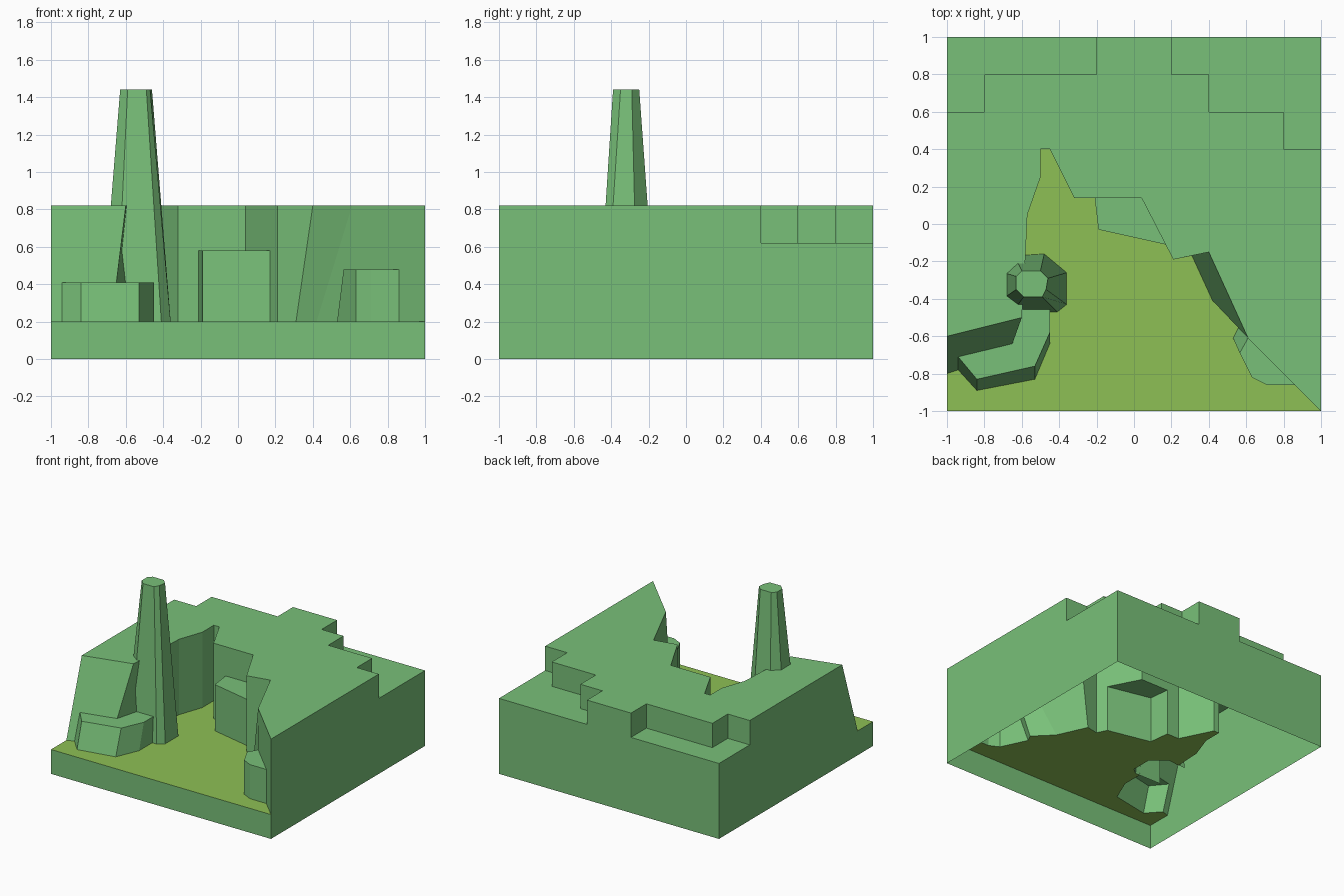
import bpy
import bmesh
from mathutils import Vector

default_cube = bpy.data.objects.get("Cube")
if default_cube:
    bpy.data.objects.remove(default_cube, do_unlink=True)

# Heights of the levels
BASE, GROUND, STEP, CLIFF = 0, .2, .62, .82
LEFT_ROCK, MIDDLE_ROCK, RIGHT_ROCK, TOWER = .41, .58, .48, 1.44
SKY = Vector((0, 0, 99))
VALLEY = Vector((.1, -1.2, .5))


def make_material(name, colour):
    material = bpy.data.materials.new(name)
    material.use_nodes = True
    material.diffuse_color = colour
    shader = material.node_tree.nodes["Principled BSDF"]
    shader.inputs["Base Color"].default_value = colour
    return material


leaf_green = make_material("leaf green", (.19, .53, .19, 1))
grass_olive = make_material("grass olive", (.27, .53, .09, 1))


def level(outline, z):
    """Lift flat points to one height."""
    return [(x, y, z) for x, y in outline]


def wall(start, end, bottom, top):
    """Upright quad between two plan points."""
    return level([start, end], bottom) + level([end, start], top)


def walls(path, bottom, top):
    return [wall(a, b, bottom, top) for a, b in zip(path, path[1:])]


def build(name, material, groups):
    """Make an open shell; each group is (faces, point, facing towards it?)."""
    bm = bmesh.new()
    for faces, point, towards in groups:
        for corners in faces:
            face = bm.faces.new([bm.verts.new(c) for c in corners])
            face.normal_update()
            side = face.normal.dot(point - face.calc_center_median())
            if (side > 0) != towards:
                face.normal_flip()
    bmesh.ops.remove_doubles(bm, verts=bm.verts[:], dist=.0005)
    mesh = bpy.data.meshes.new(name)
    bm.to_mesh(mesh)
    bm.free()
    mesh.materials.append(material)
    obj = bpy.data.objects.new(name, mesh)
    bpy.context.collection.objects.link(obj)
    return obj


# Plan points shared between parts
left_edge, left_nose = (-1, -.6), (-.6, -.5)
inlet = [(-.58, -.17), (-.57, .05), (-.5, .25), (-.5, .4), (-.45, .4),
         (-.32, .14), (-.21, .14)]
notch = (.04, .14)
spur, spur_top, spur_foot = (.21, -.19), (.4, -.15), (.31, -.17)
slope_foot, slope_top = (.42, -.41), (.61, -.61)
front_corner = (1, -1)
right_steps = [(1, .4), (.8, .4), (.8, .6), (.4, .6), (.4, .8), (.2, .8), (.2, 1)]
left_steps = [(-.2, 1), (-.2, .8), (-.8, .8), (-.8, .6), (-1, .6)]

# Rock outlines, top and foot
left_top = [(-.94, -.71), (-.84, -.83), (-.53, -.76), (-.45, -.58), (-.45, -.45)]
left_foot = [(-.94, -.78), (-.84, -.89), (-.53, -.83), (-.45, -.64), (-.45, -.47)]
left_joint = (-.65, -.64)
middle = [inlet[-1], (-.19, -.03), (.17, -.11)]
right_front = [(.63, -.82), (.71, -.86), (.86, -.86)]
right_crest, right_foot, right_back = (.565, -.69), (.53, -.61), (.56, -.55)

# Plateau on top
rim = [left_edge, left_nose] + inlet + [notch, spur, spur_top, slope_top, front_corner]
build("plateau", leaf_green,
      [([level(rim + right_steps + left_steps, CLIFF)], SKY, True)])

# Lowered steps along the back, with their risers
build("back_steps", leaf_green, [
    ([level(right_steps + [(1, 1)], STEP),
      level(left_steps + [(-1, 1)], STEP)], SKY, True),
    (walls(right_steps, STEP, CLIFF) + walls(left_steps, STEP, CLIFF),
     Vector((0, -.5, .7)), False),
])

# Outer skirt, open underneath
left_side = [(-1, BASE), (-1, GROUND), (-.8, GROUND), (-.6, CLIFF),
             (.6, CLIFF), (.6, STEP), (1, STEP), (1, BASE)]
right_side = [(-1, BASE), (-1, CLIFF), (.4, CLIFF), (.4, STEP),
              (1, STEP), (1, BASE)]
back_side = [(-1, BASE), (-1, STEP), (-.2, STEP), (-.2, CLIFF),
             (.2, CLIFF), (.2, STEP), (1, STEP), (1, BASE)]
build("outer_walls", leaf_green, [(
    [[(-1, y, z) for y, z in left_side],
     [(1, y, z) for y, z in right_side],
     [(x, 1, z) for x, z in back_side],
     wall((-1, -1), front_corner, BASE, GROUND)],
    Vector((0, 0, .4)), False)])

# Cliff faces around the valley
left_cliff = [(*left_edge, CLIFF), (-1, -.8, GROUND), (*left_foot[0], GROUND),
              (*left_top[0], LEFT_ROCK), (*left_joint, LEFT_ROCK),
              (*left_nose, CLIFF)]
nose_side = [(*left_nose, CLIFF), (*left_joint, LEFT_ROCK),
             (-.6, -.45, LEFT_ROCK), (*inlet[0], LEFT_ROCK), (*inlet[0], CLIFF)]
notch_side = [(*notch, CLIFF), (*notch, MIDDLE_ROCK), (*middle[-1], MIDDLE_ROCK),
              (*middle[-1], GROUND), (*spur, GROUND), (*spur, CLIFF)]
spur_front = level([spur, spur_foot], GROUND) + level([spur_top, spur], CLIFF)
slope = level([spur_foot, slope_foot], GROUND) + level([slope_top, spur_top], CLIFF)
slope_end = [(*slope_top, CLIFF), (*slope_foot, GROUND),
             (*right_back, GROUND), (*slope_top, RIGHT_ROCK)]
diagonal = (level([front_corner, slope_top], CLIFF)
            + level([slope_top, right_front[-1]], RIGHT_ROCK)
            + level([right_front[-1], front_corner], GROUND))
build("valley_cliffs", leaf_green, [(
    walls(inlet, GROUND, CLIFF)
    + [left_cliff, nose_side, wall(inlet[-1], notch, MIDDLE_ROCK, CLIFF),
       notch_side, spur_front, slope, slope_end, diagonal],
    VALLEY, True)])

# Bent rock beside the tower
rock_sides = [level([a, b], GROUND) + level([d, c], LEFT_ROCK)
              for a, b, c, d in zip(left_foot, left_foot[1:], left_top, left_top[1:])]
build("left_rock", leaf_green, [
    ([level(left_top + [(-.6, -.45), left_joint], LEFT_ROCK)], SKY, True),
    (rock_sides, Vector((-.66, -.68, .3)), False),
])

# Block at the head of the valley
build("middle_rock", leaf_green, [
    ([level(middle + [notch], MIDDLE_ROCK)], SKY, True),
    (walls(middle, GROUND, MIDDLE_ROCK), Vector((0, .1, .4)), False),
])

# Rock against the diagonal cliff
crest_side = (level([right_foot, right_front[0]], GROUND)
              + level([right_front[0], right_crest], RIGHT_ROCK))
back_slant = (level([right_back, right_foot], GROUND)
              + level([right_crest, slope_top], RIGHT_ROCK))
build("right_rock", leaf_green, [
    ([level([slope_top, right_crest] + right_front, RIGHT_ROCK)], SKY, True),
    (walls(right_front, GROUND, RIGHT_ROCK) + [crest_side, back_slant],
     Vector((.72, -.74, .35)), False),
])

# Tapered eight-sided tower, its left sides starting on the plateau
tower_foot = [(-.64, -.17), (-.48, -.16), (-.36, -.26), (-.36, -.43),
              (-.41, -.47), (-.65, -.47), (-.73, -.42), (-.73, -.25)]
tower_top = [(-.6, -.25), (-.5, -.25), (-.46, -.29), (-.47, -.35),
             (-.49, -.39), (-.59, -.39), (-.63, -.35), (-.63, -.28)]
tower_sides = []
for i in range(len(tower_foot)):
    j = (i + 1) % len(tower_foot)
    start = CLIFF if i >= 5 else GROUND
    blend = (start - GROUND) / (TOWER - GROUND)
    low = [Vector((*tower_foot[k], GROUND)).lerp(Vector((*tower_top[k], TOWER)), blend)
           for k in (i, j)]
    tower_sides.append(low + level([tower_top[j], tower_top[i]], TOWER))
build("tower", leaf_green, [
    ([level(tower_top, TOWER)], SKY, True),
    (tower_sides, Vector((-.545, -.32, .8)), False),
])

# Valley floor, cut around the rocks and the tower
floor_outline = ([(-1, -1), front_corner] + right_front[::-1]
                 + [right_foot, right_back, slope_foot, spur_foot, spur]
                 + middle[::-1] + inlet[-2::-1] + tower_foot[1:5]
                 + left_foot[::-1] + [(-1, -.8)])
build("valley_floor", grass_olive, [([level(floor_outline, GROUND)], SKY, True)])
